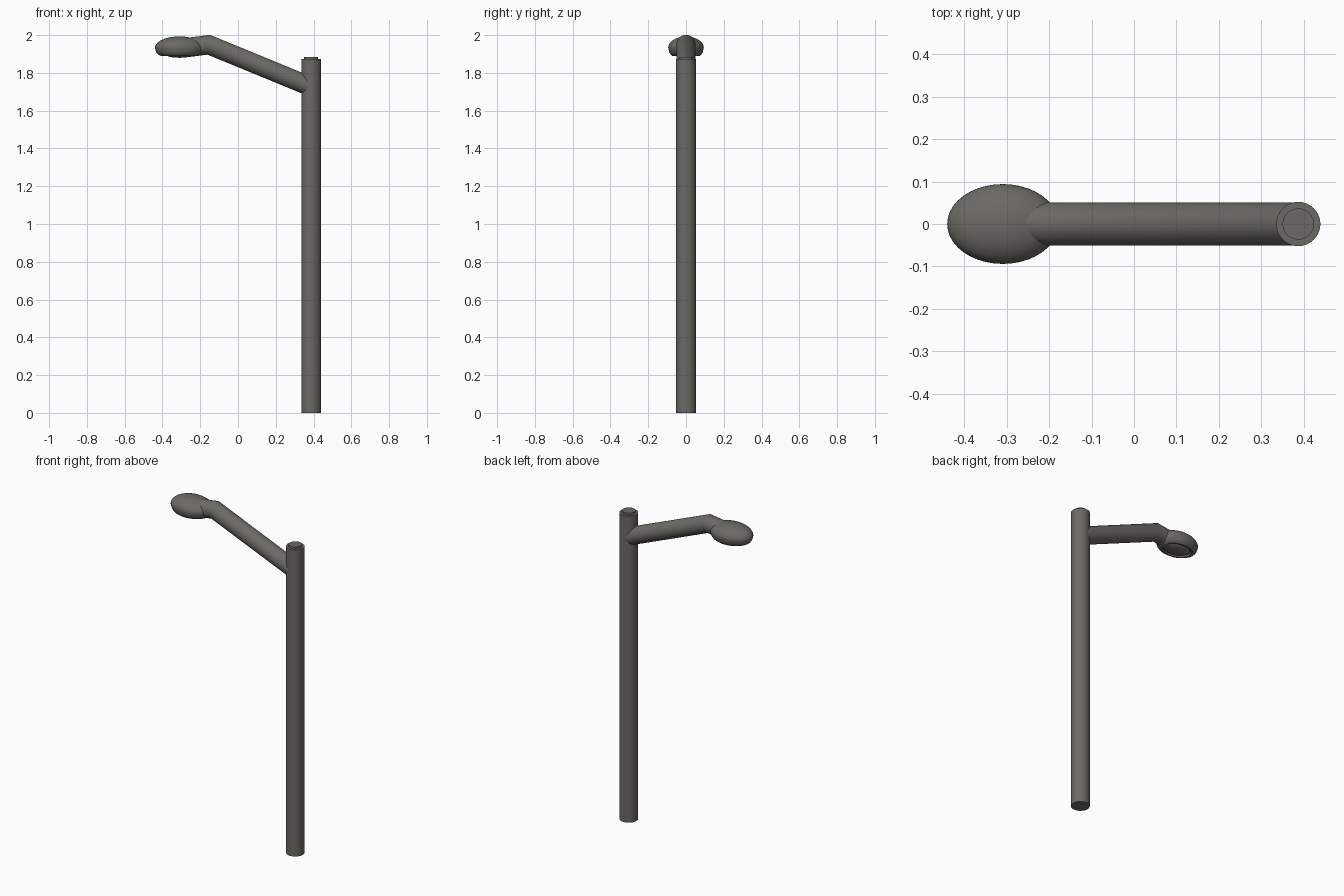
import bpy, bmesh, math
from mathutils import Vector

if "Cube" in bpy.data.objects:
    bpy.data.objects.remove(bpy.data.objects["Cube"])

metal = bpy.data.materials.new("dark_grey_metal")
metal.diffuse_color = (0.150, 0.143, 0.128, 1)
metal.use_nodes = True
metal.node_tree.nodes["Principled BSDF"].inputs["Base Color"].default_value = metal.diffuse_color


def finish(name, bm):
    bmesh.ops.recalc_face_normals(bm, faces=bm.faces)
    me = bpy.data.meshes.new(name)
    bm.to_mesh(me)
    bm.free()
    ob = bpy.data.objects.new(name, me)
    bpy.context.collection.objects.link(ob)
    me.materials.append(metal)
    bpy.ops.object.select_all(action='DESELECT')
    ob.select_set(True)
    bpy.context.view_layer.objects.active = ob
    bpy.ops.object.shade_smooth_by_angle(angle=math.radians(30))
    return ob


def skin(name, rings):
    """Join rings of points into a closed, capped skin."""
    bm = bmesh.new()
    loops = [[bm.verts.new(p) for p in r] for r in rings]
    n = len(loops[0])
    for a, b in zip(loops, loops[1:]):
        for i in range(n):
            j = (i + 1) % n
            bm.faces.new((a[i], a[j], b[j], b[i]))
    bm.faces.new(loops[0])
    bm.faces.new(loops[-1])
    return finish(name, bm)


def lathe(name, profile, cx, sx, sy, n=40):
    """Turn an (r, z) profile around a vertical axis, stretched by sx, sy."""
    angles = [2 * math.pi * i / n for i in range(n)]
    return skin(name, [[(cx + r * sx * math.cos(a), r * sy * math.sin(a), z)
                        for a in angles] for r, z in profile])


def tube(name, path, radius, n=32):
    """Round tube along an (x, z) path with mitred bends."""
    pts = [Vector((x, 0, z)) for x, z in path]
    dirs = [(b - a).normalized() for a, b in zip(pts, pts[1:])]
    rings = []
    for k, p in enumerate(pts):
        d0, d1 = dirs[max(k - 1, 0)], dirs[min(k, len(dirs) - 1)]
        t = (d0 + d1).normalized()
        up = Vector((-t.z, 0, t.x)) / t.dot(d0)   # lengthened at the mitre
        rings.append([p + radius * (up * math.cos(a) + Vector((0, 1, 0)) * math.sin(a))
                      for a in (2 * math.pi * i / n for i in range(n))])
    return skin(name, rings)


# Upright post with a small raised cap
lathe("post", [(0.052, 0), (0.052, 1.873), (0.037, 1.873), (0.037, 1.885)], 0.387, 1, 1)

# Sloping arm bending into the lamp head
tube("arm", [(0.385, 1.727), (-0.155, 1.949), (-0.27, 1.934)], 0.051)

# Oval lamp head, domed above, with a rim and recess beneath
head = [(0.66, 1.900), (0.68, 1.890), (0.76, 1.8895), (0.87, 1.897), (0.95, 1.910)]
for i in range(13):
    a = math.radians(i * 7.3)
    head.append((math.cos(a), 1.933 + 0.060 * math.sin(a)))
lathe("lamp_head", head, -0.309, 0.131, 0.094)

# Shallow lens bulging from the recess
lens = [(0.62 * math.sin(math.radians(d)), 1.902 - 0.022 * math.cos(math.radians(d)))
        for d in (3, 15, 30, 45, 60, 75, 90)]
lathe("lens", lens, -0.309, 0.131, 0.094)
